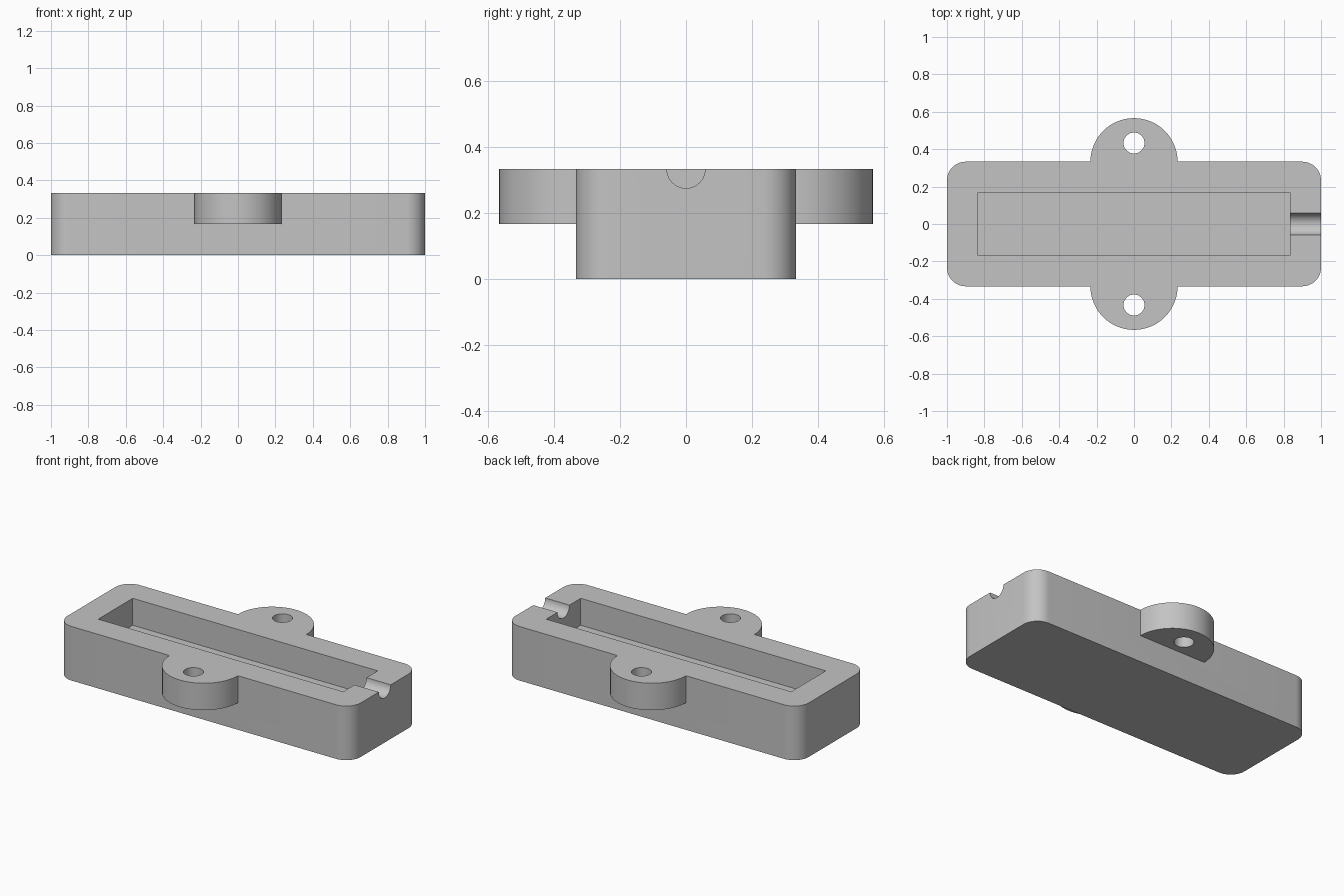
import bpy
import bmesh
import math
from mathutils import Matrix

cube = bpy.data.objects.get("Cube")
if cube:
    bpy.data.objects.remove(cube, do_unlink=True)

HEIGHT = 0.333        # case height
HALF_DEPTH = 0.333    # half the case depth
LUG_RADIUS = 0.233
FLOOR = 0.167         # cavity floor and underside of the lugs

grey = bpy.data.materials.new("plain grey")
grey.use_nodes = True
colour = (0.55, 0.55, 0.55, 1)
grey.diffuse_color = colour
grey.node_tree.nodes["Principled BSDF"].inputs["Base Color"].default_value = colour


def make_object(name, bm):
    mesh = bpy.data.meshes.new(name)
    bm.to_mesh(mesh)
    bm.free()
    mesh.materials.append(grey)
    obj = bpy.data.objects.new(name, mesh)
    bpy.context.collection.objects.link(obj)
    return obj


def box(name, x, y, z0, z1, corner=0):
    """Box of half sizes x and y, with optional rounded upright edges."""
    bm = bmesh.new()
    bmesh.ops.create_cube(bm, size=2)
    for v in bm.verts:
        v.co = (v.co.x * x, v.co.y * y, z1 if v.co.z > 0 else z0)
    if corner:
        upright = [e for e in bm.edges
                   if abs(e.verts[0].co.z - e.verts[1].co.z) > 0.01]
        bmesh.ops.bevel(bm, geom=upright, offset=corner, segments=12,
                        profile=0.5, affect='EDGES')
    return make_object(name, bm)


def cylinder(name, radius, length, centre, along_x=False, sides=64):
    turn = Matrix.Rotation(math.pi / 2, 4, 'Y') if along_x else Matrix()
    bm = bmesh.new()
    bmesh.ops.create_cone(bm, cap_ends=True, segments=sides, radius1=radius,
                          radius2=radius, depth=length,
                          matrix=Matrix.Translation(centre) @ turn)
    return make_object(name, bm)


def combine(target, tool, operation):
    mod = target.modifiers.new(tool.name, 'BOOLEAN')
    mod.operation = operation
    mod.solver = 'EXACT'
    mod.object = tool
    bpy.context.view_layer.objects.active = target
    bpy.ops.object.modifier_apply(modifier=mod.name)
    bpy.data.objects.remove(tool, do_unlink=True)


# Rounded case body
case = box("case_with_lugs", 1, HALF_DEPTH, 0, HEIGHT, corner=0.1)

# Round mounting lugs at front and back
for side in (-1, 1):
    lug = cylinder("lug", LUG_RADIUS, HEIGHT - FLOOR,
                   (0, side * HALF_DEPTH, (HEIGHT + FLOOR) / 2))
    combine(case, lug, 'UNION')

# Screw holes through the lugs
for side in (-1, 1):
    hole = cylinder("screw_hole", 0.056, 0.5, (0, side * 0.433, HEIGHT), sides=48)
    combine(case, hole, 'DIFFERENCE')

# Open cavity
combine(case, box("cavity", 0.835, 0.168, FLOOR, 0.5), 'DIFFERENCE')

# Half-round cable groove through one end wall
groove = cylinder("cable_groove", 0.058, 0.5, (0.95, 0, HEIGHT), along_x=True, sides=48)
combine(case, groove, 'DIFFERENCE')

# Smooth curved walls, crisp edges
bpy.ops.object.select_all(action='DESELECT')
case.select_set(True)
bpy.context.view_layer.objects.active = case
bpy.ops.object.shade_smooth_by_angle(angle=math.radians(30))
